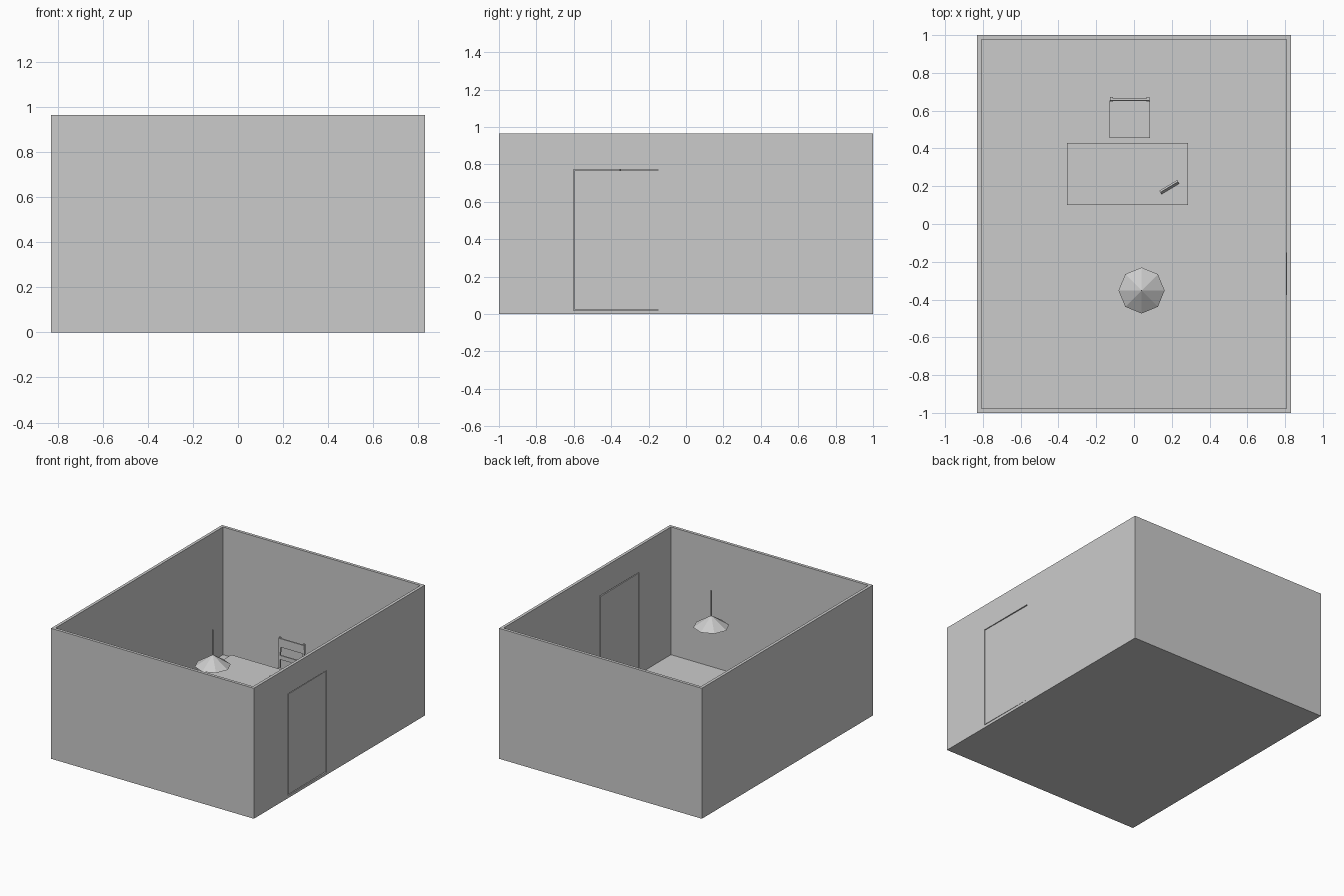
import bpy, bmesh
from math import radians
from mathutils import Vector

if "Cube" in bpy.data.objects:
    bpy.data.objects.remove(bpy.data.objects["Cube"])


def box(name, x, y, z):
    """Box from (min, max) ranges, origin at its centre."""
    lo, hi = Vector((x[0], y[0], z[0])), Vector((x[1], y[1], z[1]))
    me = bpy.data.meshes.new(name)
    bm = bmesh.new()
    bmesh.ops.create_cube(bm, size=1)
    bmesh.ops.scale(bm, vec=hi - lo, verts=bm.verts)
    bm.to_mesh(me)
    bm.free()
    ob = bpy.data.objects.new(name, me)
    ob.location = (lo + hi) / 2
    bpy.context.collection.objects.link(ob)
    return ob


def cut(ob, cutter):
    mod = ob.modifiers.new("cut", 'BOOLEAN')
    mod.operation, mod.solver, mod.object = 'DIFFERENCE', 'EXACT', cutter
    cutter.hide_render = True
    cutter.hide_set(True)


FLOOR, T = 0.02, 0.022

# room shell, open at the top, with a doorway in the right wall
room = box("room_shell", (-0.83, 0.83), (-1, 1), (0, 0.965))
cut(room, box("room_cutter", (-0.83 + T, 0.83 - T), (-1 + T, 1 - T), (FLOOR, 1.1)))
cut(room, box("doorway_cutter", (0.79, 0.86), (-0.602, -0.15), (FLOOR, 0.772)))

# door hinged at its rear edge, barely ajar
door = box("door", (0.83 - T, 0.8295), (-0.597, -0.15), (FLOOR + 0.005, 0.767))
door.rotation_euler.z = radians(0.5)
door.location.x -= 0.002

# table
TOP = 0.35
box("table_top", (-0.355, 0.285), (0.10, 0.43), (TOP - 0.02, TOP))
for x in (-0.345, 0.255):
    for y in (0.11, 0.40):
        box("table_leg", (x, x + 0.02), (y, y + 0.02), (FLOOR, TOP - 0.02))

# small standing frame on the table
frame = box("picture_frame", (0.132, 0.242), (0.19, 0.20), (TOP, TOP + 0.075))
frame.rotation_euler = (radians(-9), 0, radians(31))

# chair: seat, legs, leaning posts and back slats
box("chair_seat", (-0.13, 0.085), (0.455, 0.655), (0.215, 0.232))
for x in (-0.128, 0.067):
    for y in (0.459, 0.637):
        box("chair_leg", (x, x + 0.016), (y, y + 0.016), (FLOOR, 0.215))
    post = box("chair_back_post", (x, x + 0.016), (0.653, 0.665), (0.215, 0.455))
    post.rotation_euler.x = radians(-3)
box("chair_top_slat", (-0.127, 0.082), (0.655, 0.665), (0.385, 0.448))
box("chair_middle_slat", (-0.127, 0.082), (0.652, 0.662), (0.295, 0.325))

# hanging lamp: eight-sided shade on a thin rod
bpy.ops.mesh.primitive_cone_add(vertices=8, radius1=0.122, radius2=0, depth=0.08,
                                location=(0.04, -0.352, 0.715))
bpy.context.object.name = "lamp_shade"
bpy.ops.mesh.primitive_cylinder_add(vertices=8, radius=0.004, depth=0.195,
                                    location=(0.04, -0.352, 0.8425))
bpy.context.object.name = "lamp_rod"
